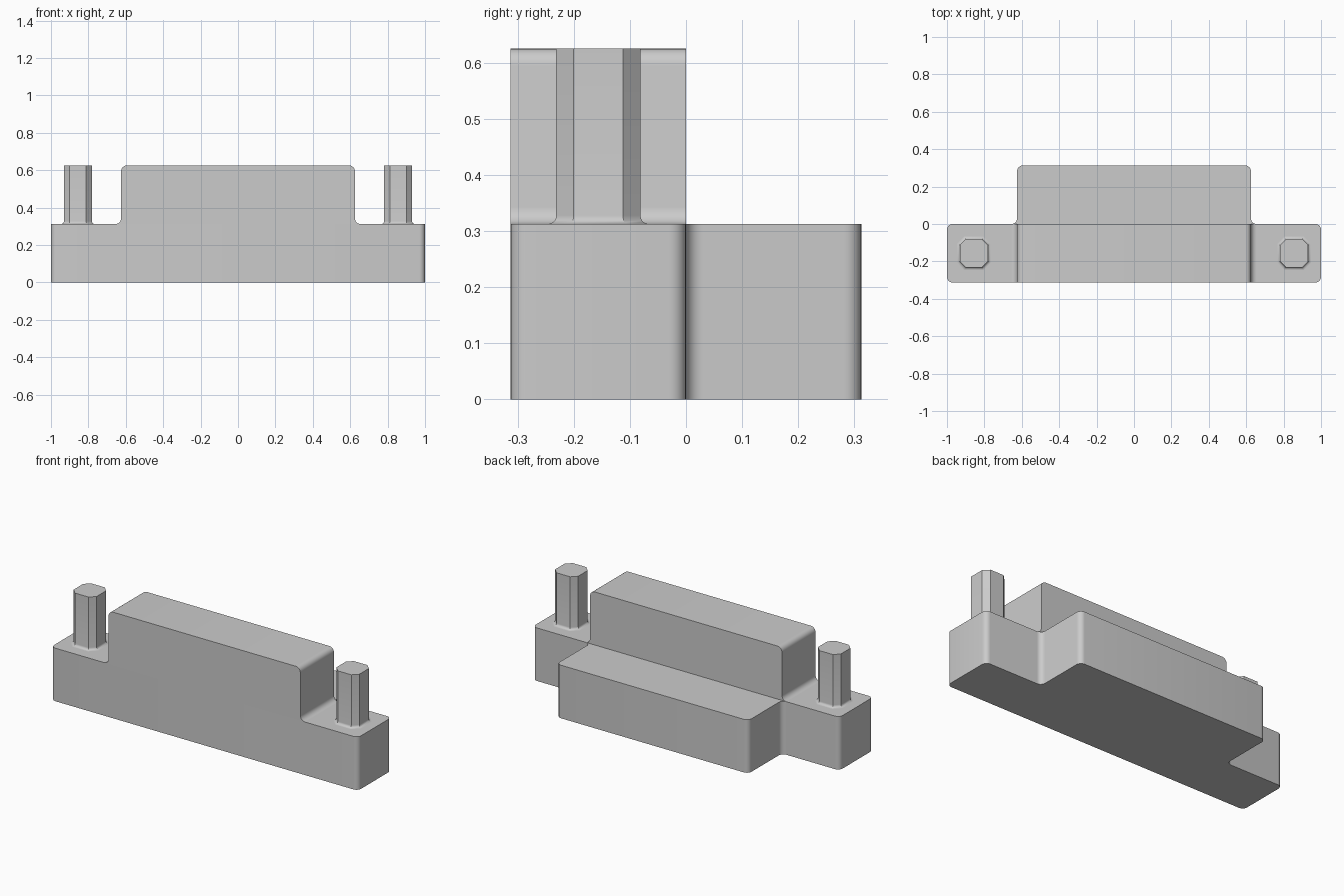
import bpy, bmesh, math
from mathutils import Vector

if "Cube" in bpy.data.objects:
    bpy.data.objects.remove(bpy.data.objects["Cube"])

U = 0.3125      # one unit block
R = 0.03        # edge rounding

grey = bpy.data.materials.new("plain grey")
grey.use_nodes = True
colour = (0.6, 0.6, 0.6, 1)
grey.diffuse_color = colour
grey.node_tree.nodes["Principled BSDF"].inputs["Base Color"].default_value = colour


def rounded(points, steps=6):
    """Replace each (x, y, radius) right-angle corner by an arc, convex or concave."""
    out = []
    for i, (x, y, r) in enumerate(points):
        p = Vector((x, y))
        if r == 0:
            out.append(p)
            continue
        a = (Vector(points[i - 1][:2]) - p).normalized() * r
        b = (Vector(points[(i + 1) % len(points)][:2]) - p).normalized() * r
        for k in range(steps + 1):
            t = math.pi / 2 * k / steps
            out.append(p + a + b - a * math.sin(t) - b * math.cos(t))
    return out


def loft(name, rings, bottom=True):
    """Join a stack of equal rings with quads and cap the ends."""
    bm = bmesh.new()
    loops = [[bm.verts.new(co) for co in ring] for ring in rings]
    for low, high in zip(loops, loops[1:]):
        for i in range(len(low)):
            j = (i + 1) % len(low)
            bm.faces.new((low[i], low[j], high[j], high[i]))
    bm.faces.new(loops[-1])
    if bottom:
        bm.faces.new(loops[0][::-1])
    bmesh.ops.recalc_face_normals(bm, faces=bm.faces)
    mesh = bpy.data.meshes.new(name)
    bm.to_mesh(mesh)
    bm.free()
    mesh.materials.append(grey)
    obj = bpy.data.objects.new(name, mesh)
    bpy.context.collection.objects.link(obj)
    bpy.ops.object.select_all(action="DESELECT")
    obj.select_set(True)
    bpy.context.view_layer.objects.active = obj
    bpy.ops.object.shade_smooth_by_angle(angle=math.radians(30))
    return obj


def mirrored(half):
    """Complete a half outline (x > 0) with its mirror image."""
    return half + [(-x, y, r) for x, y, r in reversed(half)]


# Base: T-shaped plan, rounded vertical edges
plan = rounded(mirrored([(1, -U, R), (1, 0, R), (2 * U, 0, R), (2 * U, U, R)]))
loft("base", [[(p.x, p.y, z) for p in plan] for z in (0, U)])

# Upper block: rounded top edges, flared fillets at its foot
side = rounded(mirrored([(2 * U + R, U, 0), (2 * U, U, R), (2 * U, 2 * U, R)]))
loft("upper_block", [[(p.x, y, p.y) for p in side] for y in (-U, 0)])


# Pegs: chamfered square posts with a small fillet at the foot
def peg_ring(cx, cy, z, grow):
    h, f = 0.075 + grow, 0.044 + grow * math.tan(math.pi / 8)
    octagon = [(h, -f), (h, f), (f, h), (-f, h), (-h, f), (-h, -f), (-f, -h), (f, -h)]
    return [(cx + x, cy + y, z) for x, y in octagon]


FOOT = 0.015
for name, sign in (("left_peg", 1), ("right_peg", -1)):
    rings = []
    for k in range(6):
        t = math.pi / 2 * k / 5
        rings.append(peg_ring(sign * 0.856, -U / 2, U + FOOT * (1 - math.cos(t)),
                              FOOT * (1 - math.sin(t))))
    rings.append(peg_ring(sign * 0.856, -U / 2, 2 * U, 0))
    loft(name, rings, bottom=False)
